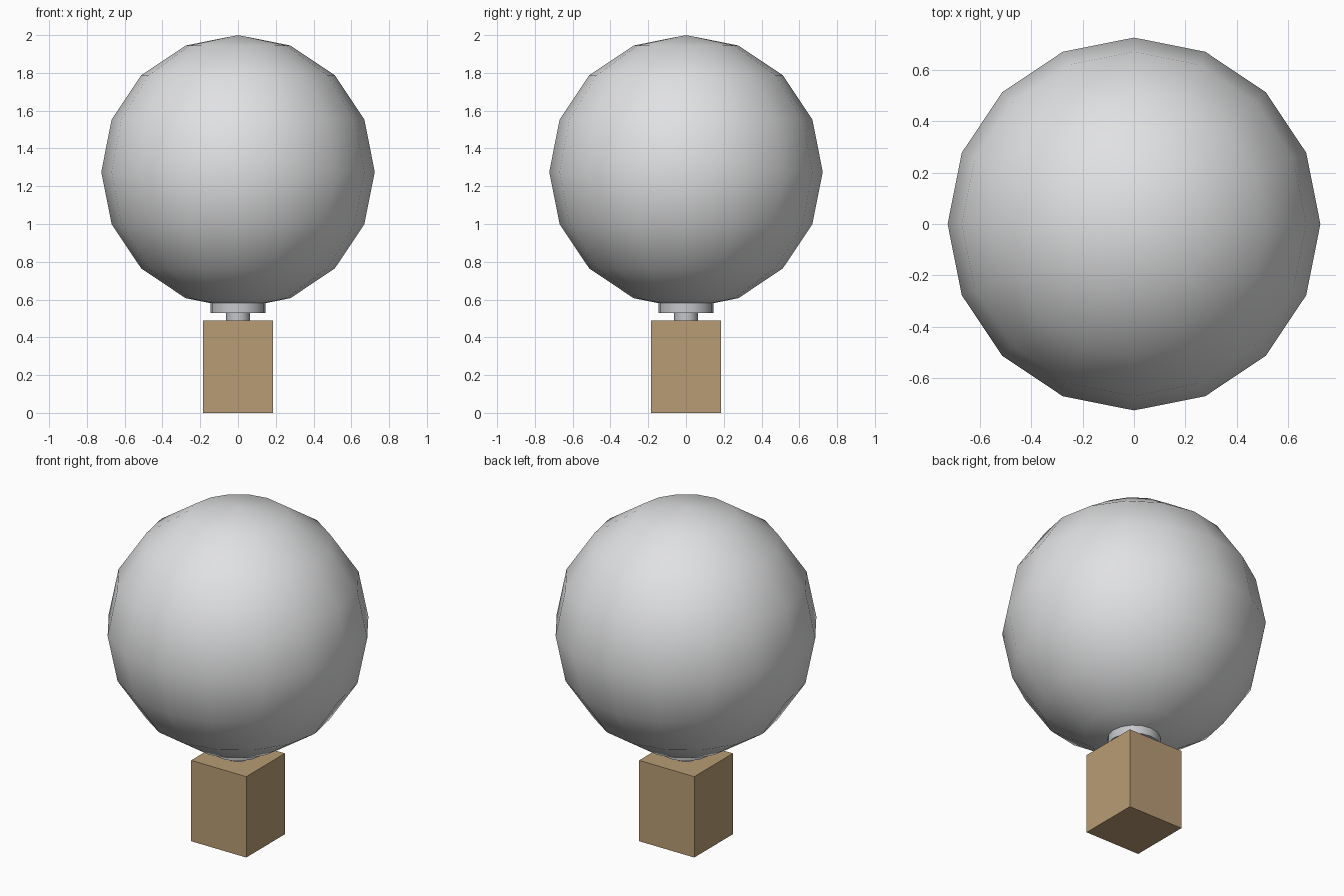
import bpy

if "Cube" in bpy.data.objects:
    bpy.data.objects.remove(bpy.data.objects["Cube"])


def material(name, rgb):
    m = bpy.data.materials.new(name)
    m.diffuse_color = (*rgb, 1.0)
    m.use_nodes = True
    m.node_tree.nodes["Principled BSDF"].inputs["Base Color"].default_value = m.diffuse_color
    return m


def finish(name, mat, smooth_angle=None):
    ob = bpy.context.object
    ob.name = name
    ob.data.materials.append(mat)
    if smooth_angle is not None:
        bpy.ops.object.shade_smooth_by_angle(angle=smooth_angle)
    return ob


def cylinder(name, radius, z0, z1, mat, sides=16):
    bpy.ops.mesh.primitive_cylinder_add(vertices=sides, radius=radius, depth=z1 - z0,
                                        location=(0, 0, (z0 + z1) / 2))
    return finish(name, mat, 0.6)


tan = material("tan_basket", (0.479, 0.333, 0.178))
white = material("pale_grey", (0.75, 0.755, 0.765))
grey = material("collar_grey", (0.56, 0.57, 0.59))

# Square base block
bpy.ops.mesh.primitive_cube_add(size=1, location=(0, 0, 0.244))
bpy.context.object.scale = (0.368, 0.368, 0.488)
bpy.ops.object.transform_apply(location=False, rotation=False, scale=True)
finish("base_block", tan)

# Narrow neck and wider collar
cylinder("neck", 0.063, 0.485, 0.54, grey)
cylinder("collar", 0.145, 0.53, 0.60, grey)

# Large low-poly globe, smooth shaded
bpy.ops.mesh.primitive_uv_sphere_add(segments=16, ring_count=8, radius=0.724,
                                     location=(0, 0, 1.276))
finish("globe", white, 1.0)
